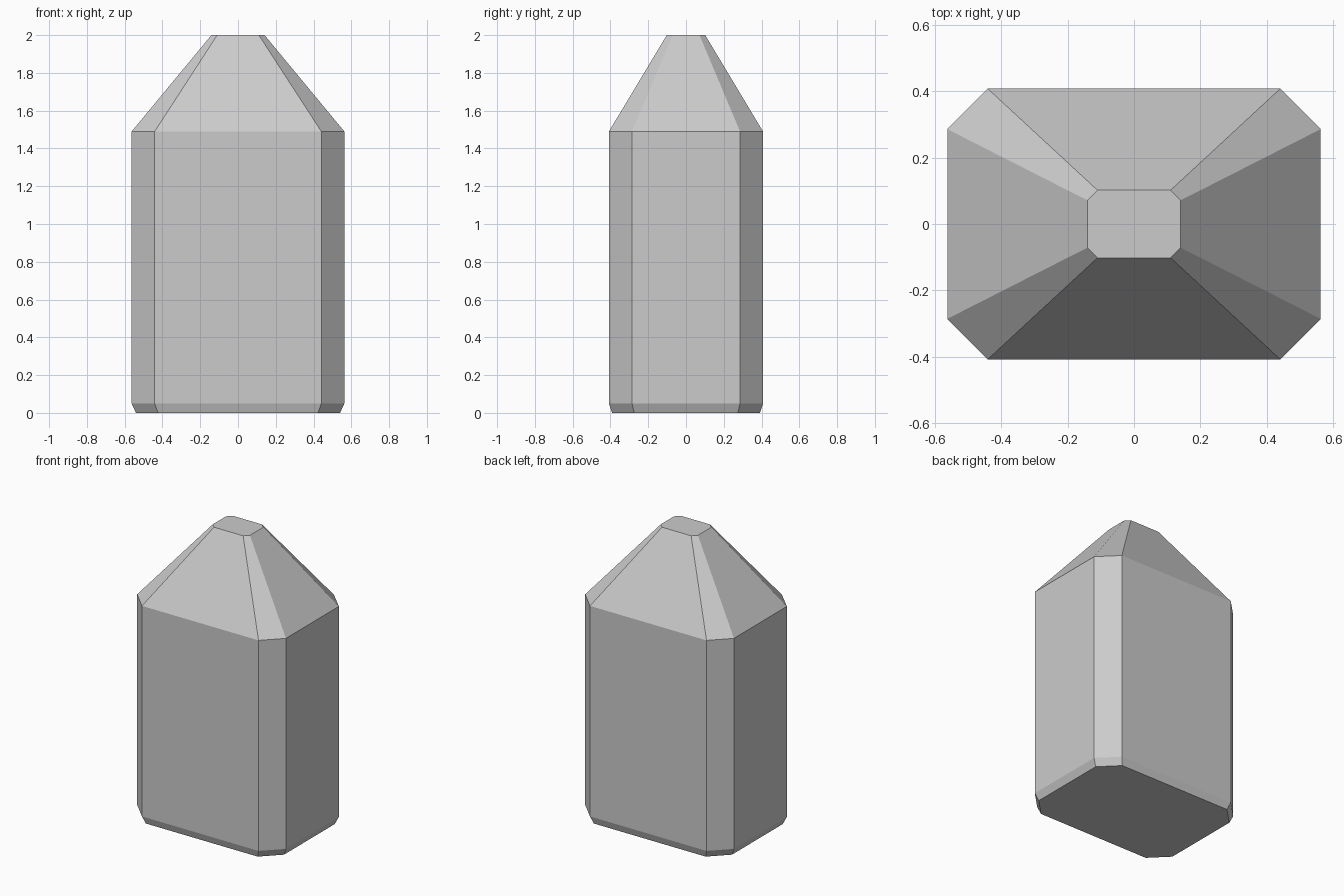
import bpy, bmesh

if "Cube" in bpy.data.objects:
    bpy.data.objects.remove(bpy.data.objects["Cube"])

HALF_X, HALF_Y, CHAMFER = 0.563, 0.408, 0.122
# (height, scale of the cross-section)
LEVELS = [(0.0, 0.96), (0.05, 1.0), (1.49, 1.0), (2.0, 0.25)]


def chamfered_rectangle(hx, hy, c):
    """Counter-clockwise outline of a rectangle with cut corners."""
    return [(hx, -hy + c), (hx, hy - c), (hx - c, hy), (-hx + c, hy),
            (-hx, hy - c), (-hx, -hy + c), (-hx + c, -hy), (hx - c, -hy)]


def loft(name, outline, levels):
    """Stack scaled copies of the outline, bridge them and cap both ends."""
    bm = bmesh.new()
    rings = [[bm.verts.new((x * s, y * s, z)) for x, y in outline]
             for z, s in levels]
    n = len(outline)
    for low, high in zip(rings, rings[1:]):
        for i in range(n):
            j = (i + 1) % n
            bm.faces.new((low[i], low[j], high[j], high[i]))
    bm.faces.new(rings[0][::-1])
    bm.faces.new(rings[-1])
    mesh = bpy.data.meshes.new(name)
    bm.to_mesh(mesh)
    bm.free()
    obj = bpy.data.objects.new(name, mesh)
    bpy.context.collection.objects.link(obj)
    return obj


# Faceted block: bevelled foot, straight body, tapered flat-topped point
loft("faceted_block", chamfered_rectangle(HALF_X, HALF_Y, CHAMFER), LEVELS)
